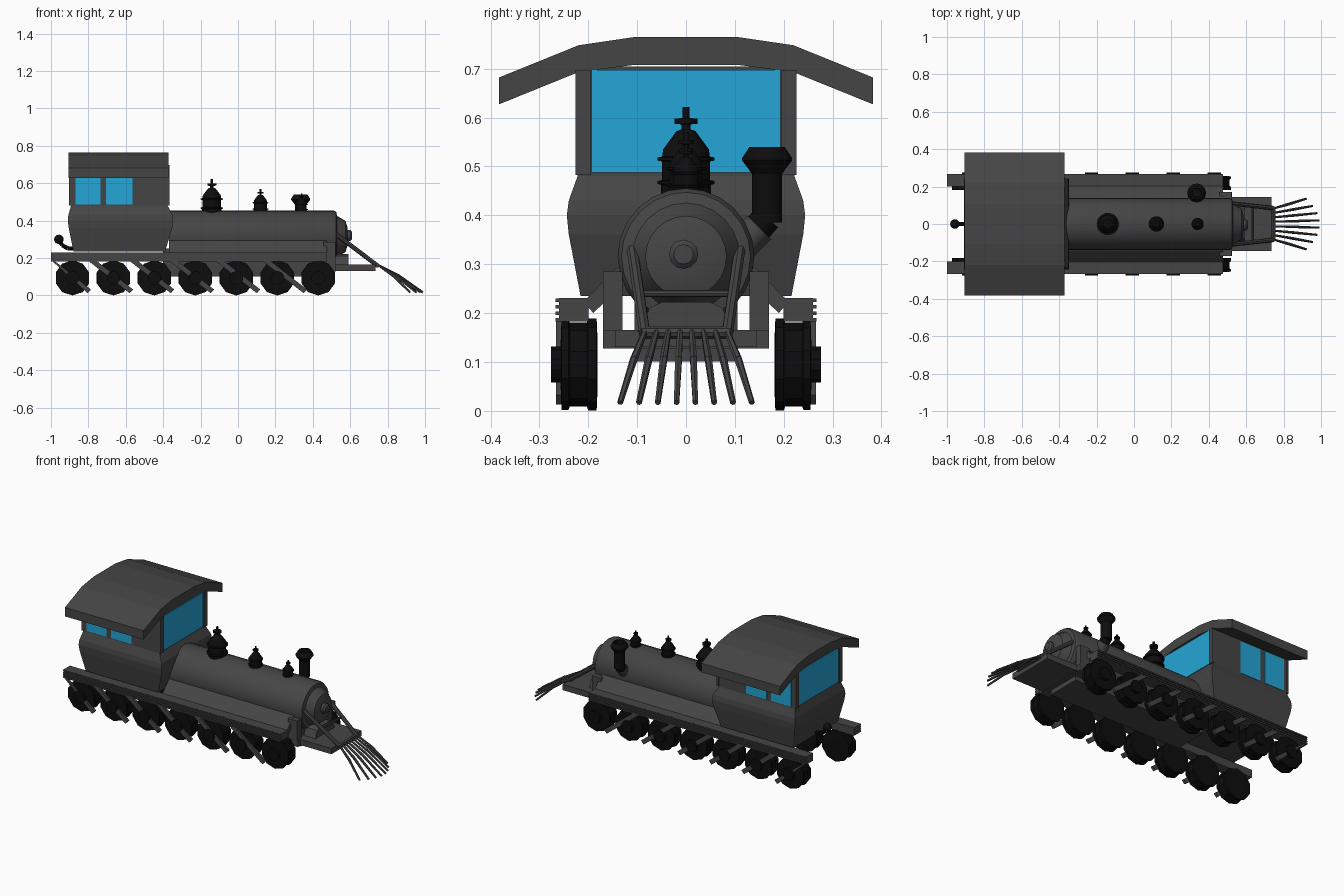
import bpy, bmesh, math
from mathutils import Vector

def material(name, rgb):
    m = bpy.data.materials.new(name)
    m.diffuse_color = (*rgb, 1)
    return m

GREY = material("dark_grey", (0.06, 0.06, 0.06))
BLACK = material("black", (0.004, 0.004, 0.004))
BLUE = material("window_blue", (0.018, 0.38, 0.68))

def loft(name, rings, mat, smooth=False):
    """Skin a stack of equal-length rings and cap both ends."""
    bm = bmesh.new()
    vs = [[bm.verts.new(p) for p in r] for r in rings]
    n = len(rings[0])
    for a, b in zip(vs, vs[1:]):
        for i in range(n):
            j = (i + 1) % n
            bm.faces.new((a[i], a[j], b[j], b[i]))
    bm.faces.new(vs[0])
    bm.faces.new(vs[-1])
    bmesh.ops.recalc_face_normals(bm, faces=bm.faces)
    me = bpy.data.meshes.new(name)
    bm.to_mesh(me)
    bm.free()
    me.materials.append(mat)
    ob = bpy.data.objects.new(name, me)
    bpy.context.collection.objects.link(ob)
    if smooth:
        bpy.ops.object.select_all(action='DESELECT')
        ob.select_set(True)
        bpy.context.view_layer.objects.active = ob
        bpy.ops.object.shade_smooth_by_angle(angle=math.radians(32))
    return ob

def rect(x0, x1, y0, y1, z):
    return [(x0, y0, z), (x1, y0, z), (x1, y1, z), (x0, y1, z)]

def box(name, x0, x1, y0, y1, z0, z1, mat=GREY):
    return loft(name, [rect(x0, x1, y0, y1, z0), rect(x0, x1, y0, y1, z1)], mat)

def extrude_x(name, profile, x0, x1, mat=GREY):
    return loft(name, [[(x, y, z) for y, z in profile] for x in (x0, x1)], mat)

def lathe(name, profile, origin, axis, n, mat, smooth=True, phase=0.0):
    """Revolve (radius, distance) pairs about an axis."""
    q = Vector((0, 0, 1)).rotation_difference(Vector(axis).normalized())
    o = Vector(origin)
    rings = []
    for r, t in profile:
        angs = [2 * math.pi * i / n + phase for i in range(n)]
        rings.append([o + q @ Vector((r * math.cos(a), r * math.sin(a), t)) for a in angs])
    return loft(name, rings, mat, smooth)

def rod(name, p, q, r, mat=GREY, n=8, r2=None):
    d = Vector(q) - Vector(p)
    return lathe(name, [(r, 0), (r2 or r, d.length)], p, d, n, mat)

# Boiler with stepped smokebox door and centre knob
lathe("boiler", [(0.14, 0), (0.14, 0.88), (0.132, 0.895), (0.11, 0.90), (0.083, 0.945), (0.05, 0.955)],
      (-0.37, 0, 0.315), (1, 0, 0), 24, GREY)
lathe("door_knob", [(0.03, 0), (0.03, 0.03), (0.02, 0.04)], (0.57, -0.005, 0.32), (1, 0, 0), 12, GREY)

# Cab body, bulging below the windows
levels = [(0.235, -0.88, -0.39, 0.216), (0.36, -0.905, -0.352, 0.24), (0.40, -0.91, -0.347, 0.244),
          (0.43, -0.907, -0.35, 0.24), (0.48, -0.893, -0.376, 0.222), (0.705, -0.893, -0.376, 0.222)]
loft("cab", [rect(a, b, -w, w, z) for z, a, b, w in levels], GREY)

# Curved roof
top = [(-0.383, 0.682), (-0.22, 0.748), (-0.105, 0.765), (0.105, 0.765), (0.22, 0.748), (0.383, 0.682)]
under = [(0.383, 0.627), (0.22, 0.693), (0.105, 0.708), (-0.105, 0.708), (-0.22, 0.693), (-0.383, 0.627)]
extrude_x("roof", top + under, -0.905, -0.372)

# Window panes
box("front_window", -0.377, -0.371, -0.193, 0.193, 0.487, 0.697, BLUE)
box("rear_window", -0.898, -0.892, -0.193, 0.193, 0.487, 0.697, BLUE)
for s in (-1, 1):
    for x0, x1 in ((-0.87, -0.735), (-0.705, -0.565)):
        box("side_window", x0, x1, s * 0.220, s * 0.225, 0.487, 0.685, BLUE)
    for x in (-0.372, -0.897):
        box("window_post", x - 0.006, x + 0.006, s * 0.195, s * 0.226, 0.482, 0.697)

# Domes on top of the boiler
dome = [(0.052, -0.03), (0.052, 0.012), (0.06, 0.014), (0.06, 0.02), (0.05, 0.022), (0.05, 0.06),
        (0.06, 0.062), (0.06, 0.068), (0.05, 0.07), (0.048, 0.085), (0.02, 0.122), (0.009, 0.126),
        (0.009, 0.136), (0.024, 0.137), (0.024, 0.148), (0.007, 0.149), (0.007, 0.172)]
for x, k in ((-0.14, 1.0), (0.12, 0.7), (0.34, 0.55)):
    lathe("dome", [(r * k, t * k) for r, t in dome], (x, 0, 0.45), (0, 0, 1), 14, BLACK)

# Side smokestack with elbow and collar
rod("stack_collar", (0.335, 0.105, 0.33), (0.335, 0.15, 0.375), 0.034, GREY, 12)
rod("stack_elbow", (0.335, 0.135, 0.36), (0.335, 0.166, 0.395), 0.03, BLACK, 12)
lathe("smokestack", [(0.031, 0.385), (0.031, 0.485), (0.051, 0.512), (0.051, 0.517), (0.036, 0.54),
                     (0.026, 0.54), (0.024, 0.5)], (0.335, 0.166, 0), (0, 0, 1), 12, BLACK)

# Central underframe
box("underframe", -0.40, 0.50, -0.105, 0.105, 0.10, 0.25)

for s in (-1, 1):
    # Sloped skirt joining boiler to running board
    extrude_x("skirt", [(s * 0.125, 0.30), (s * 0.145, 0.29), (s * 0.21, 0.222), (s * 0.19, 0.20), (s * 0.12, 0.265)],
              -0.37, 0.475)
    # Running board with ribbed outer edge
    box("running_board", -1.0, 0.475, s * 0.20, s * 0.26, 0.182, 0.23)
    for i in range(4):
        z = 0.182 + i * 0.0133
        box("board_rib", -1.0, 0.475, s * 0.258, s * 0.267, z, z + 0.008)
    # Upright buffer column
    box("front_column", 0.457, 0.52, s * 0.13, s * 0.17, 0.127, 0.285)
    # Seven wheels per side
    for i in range(7):
        x = -0.885 + i * 0.219
        lathe("wheel", [(0.05, 0.181), (0.094, 0.183), (0.094, 0.2), (0.086, 0.203), (0.086, 0.238),
                        (0.093, 0.241), (0.093, 0.255), (0.037, 0.257), (0.037, 0.276)],
              (x, 0, 0.094), (0, s, 0), 10, BLACK, False, math.pi / 10 * 5)
    # Slanted drive rods
    for x in (-0.895, -0.67, -0.45, -0.237, 0.01, 0.26):
        w = 0.022
        a, b = (x - 0.115, 0.19), (x + 0.105, 0.02)
        quad = [(a[0] - w, a[1]), (a[0] + w, a[1]), (b[0] + 0.004, b[1] + 0.012), (b[0] - 0.014, b[1] - 0.008)]
        quad = [(max(px, -1.0), pz) for px, pz in quad]
        loft("drive_rod", [[(px, s * y, pz) for px, pz in quad] for y in (0.25, 0.266)], GREY)
    # Struts from boiler front to pilot
    rod("pilot_strut", (0.52, s * 0.11, 0.33), (0.745, s * 0.085, 0.16), 0.012)

# Pilot deck, beam and step block
deck = [(0.52, -0.145), (0.735, -0.145), (0.735, 0.145), (0.52, 0.145)]
loft("pilot_deck", [[(x, y, z) for x, y in deck] for z in (0.13, 0.165)], GREY)
box("pilot_beam", 0.46, 0.525, -0.17, 0.17, 0.127, 0.165)
extrude_x("step_block", [(-0.095, 0.16), (-0.075, 0.21), (-0.05, 0.222), (0.05, 0.222), (0.075, 0.21), (0.095, 0.16)],
          0.51, 0.59)
rod("strut_crossbar", (0.635, -0.1, 0.24), (0.635, 0.1, 0.24), 0.007)
rod("pilot_header", (0.745, -0.09, 0.16), (0.745, 0.09, 0.16), 0.012)

# Fan of cowcatcher bars
for i in range(8):
    u = (i - 3.5) / 3.5
    p = (0.745, 0.083 * u, 0.165)
    m = (0.86 - 0.03 * u * u, 0.107 * u, 0.105)
    q = (0.99 - 0.07 * u * u, 0.135 * u, 0.016)
    rod("cowcatcher_bar", p, m, 0.006, GREY, 6, 0.008)
    rod("cowcatcher_bar", m, q, 0.008, GREY, 6, 0.006)

# Rear coupling hook with ball
path = [(-0.87, 0, 0.25), (-0.91, 0, 0.252), (-0.94, 0, 0.268), (-0.955, 0, 0.295)]
for a, b in zip(path, path[1:]):
    rod("coupling_hook", a, b, 0.011, BLACK)
ball = [(0.025 * math.sin(math.pi * k / 8) + 0.0005, -0.025 * math.cos(math.pi * k / 8)) for k in range(9)]
lathe("coupling_ball", ball, (-0.958, 0, 0.30), (0, 0, 1), 12, BLACK)
